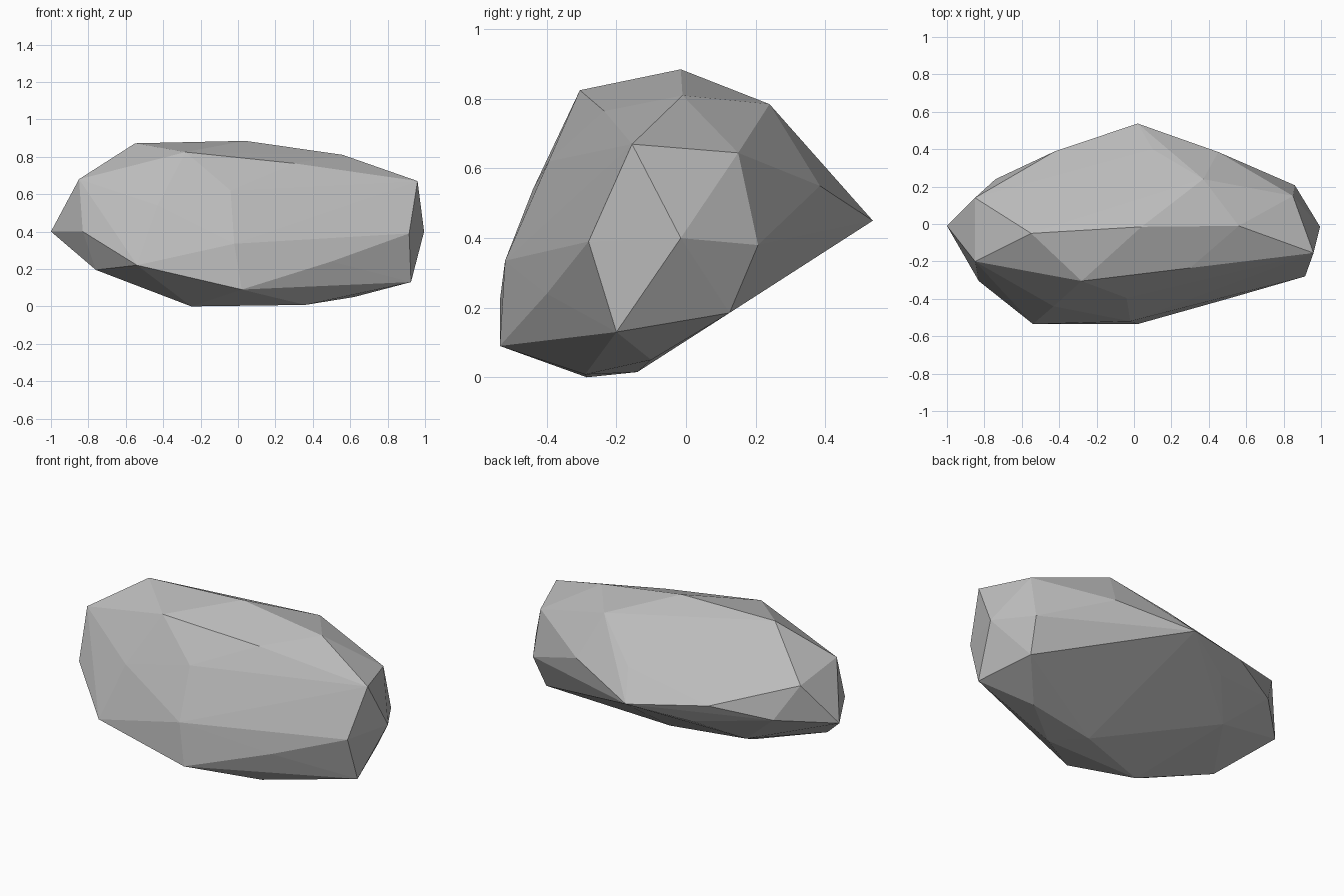
import bpy, bmesh

# Corner points of the boulder, grouped by region
TOP = [(-.55, -.05, .872), (.04, -.015, .885), (.56, -.01, .81), (.37, .24, .785),
       (-.28, -.305, .825), (.30, -.235, .765)]
RIGHT_END = [(.96, -.155, .67), (.995, -.015, .40), (.925, -.20, .13), (.915, -.28, .39),
             (.85, .15, .645), (.86, .207, .38), (.83, .125, .185)]
LEFT_END = [(-1, -.01, .40), (-.85, -.20, .68), (-.83, -.305, .40), (-.85, .14, .64),
            (-.74, .24, .443), (-.76, -.24, .195)]
FRONT = [(-.54, -.535, .22), (.02, -.535, .09), (-.02, -.52, .335), (-.43, -.44, .54),
         (-.04, -.395, .62), (.50, -.40, .24), (.50, -.335, .49)]
BACK = [(.02, .537, .45), (-.42, .39, .50), (.45, .385, .55), (.10, .40, .60), (-.30, .37, .37)]
BASE = [(-.25, -.285, 0), (.36, -.29, .008), (.20, -.14, .015), (.62, -.10, .05), (-.50, .15, .236)]

# Boulder: faceted hull around the corner points
bm = bmesh.new()
for co in TOP + RIGHT_END + LEFT_END + FRONT + BACK + BASE:
    bm.verts.new(co)
hull = bmesh.ops.convex_hull(bm, input=bm.verts[:])
loose = [v for v in bm.verts if not v.link_faces]
bmesh.ops.delete(bm, geom=loose, context='VERTS')
bmesh.ops.recalc_face_normals(bm, faces=bm.faces[:])

mesh = bpy.data.meshes.new("boulder")
bm.to_mesh(mesh)
bm.free()
boulder = bpy.data.objects.new("boulder", mesh)
bpy.context.collection.objects.link(boulder)

# Stone colour
stone = bpy.data.materials.new("stone_grey")
stone.diffuse_color = (.5, .5, .5, 1)
mesh.materials.append(stone)
